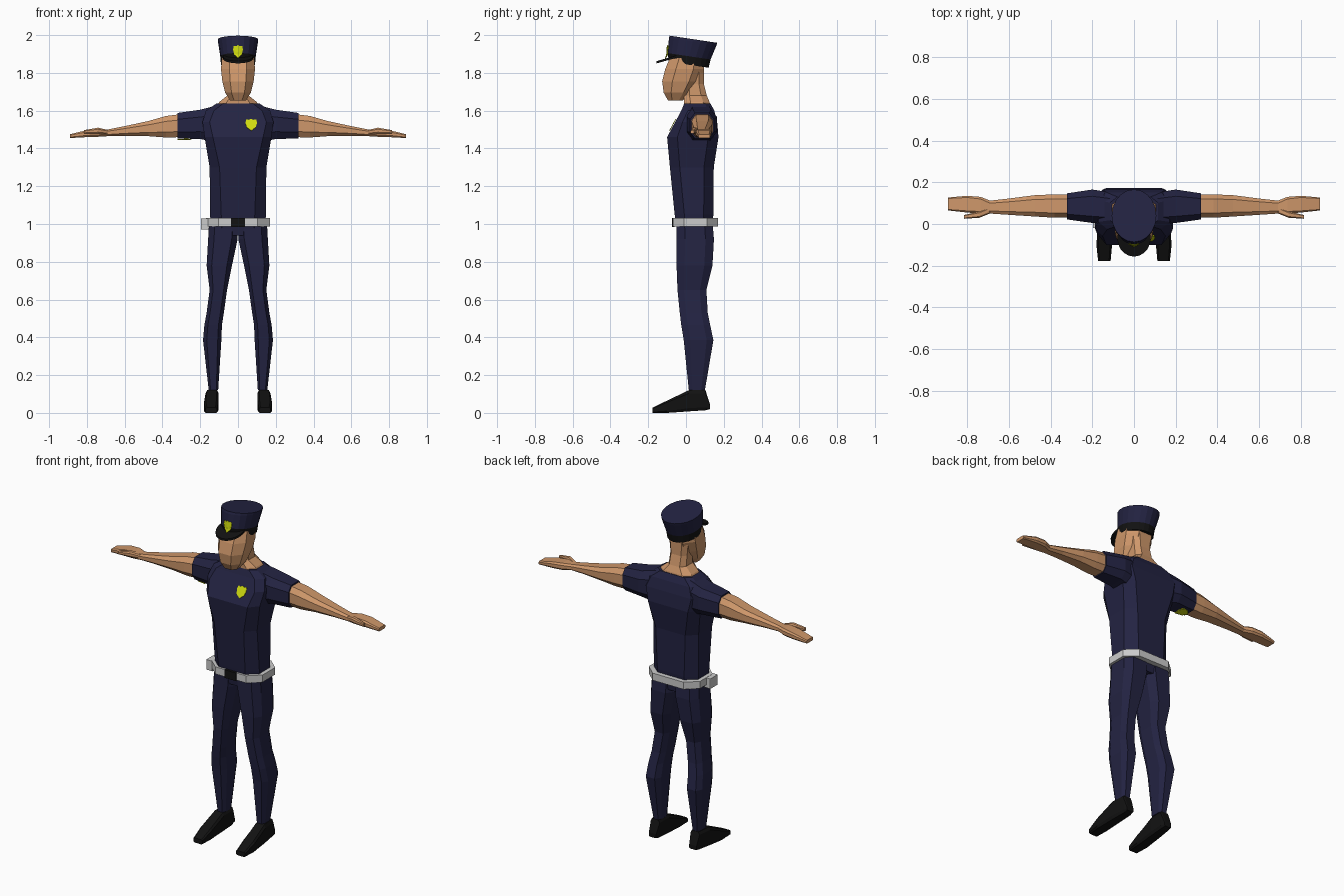
import bpy, bmesh, math
from mathutils import Vector

if "Cube" in bpy.data.objects:
    bpy.data.objects.remove(bpy.data.objects["Cube"])


def mat(name, r, g, b):
    m = bpy.data.materials.new(name)
    m.diffuse_color = (r, g, b, 1)
    m.use_nodes = True
    m.node_tree.nodes["Principled BSDF"].inputs["Base Color"].default_value = m.diffuse_color
    return m


NAVY = mat("navy cloth", .017, .017, .055)
SKIN = mat("skin", .62, .31, .145)
BLACK = mat("black leather", .006, .006, .006)
GREY = mat("light grey belt", .6, .6, .6)
GOLD = mat("yellow badge", .62, .70, .005)


def add_object(name, bm, material):
    bmesh.ops.recalc_face_normals(bm, faces=bm.faces)
    me = bpy.data.meshes.new(name)
    bm.to_mesh(me)
    bm.free()
    me.materials.append(material)
    ob = bpy.data.objects.new(name, me)
    bpy.context.collection.objects.link(ob)
    return ob


def loft(name, rings, material, mirror=False):
    """Skin a list of equal-length point rings and cap both ends."""
    bm = bmesh.new()
    vs = [[bm.verts.new(p) for p in r] for r in rings]
    n = len(vs[0])
    for a, b in zip(vs, vs[1:]):
        for i in range(n):
            j = (i + 1) % n
            bm.faces.new((a[i], a[j], b[j], b[i]))
    bm.faces.new(vs[0])
    bm.faces.new(vs[-1])
    ob = add_object(name, bm, material)
    if mirror:
        ob.modifiers.new("Mirror", 'MIRROR')
    return ob


def octo(axis, pos, a0, a1, b0, b1, k=.6, m=.5):
    """Chamfered box section; k, m are the flat fractions of each side."""
    ca, cb, ha, hb = (a0 + a1) / 2, (b0 + b1) / 2, (a1 - a0) / 2, (b1 - b0) / 2
    uv = [(k, -1), (1, -m), (1, m), (k, 1), (-k, 1), (-1, m), (-1, -m), (-k, -1)]
    out = []
    for u, v in uv:
        a, b = ca + u * ha, cb + v * hb
        out.append({'x': (pos, a, b), 'y': (a, pos, b), 'z': (a, b, pos)}[axis])
    return out


def octs(axis, rows, k=.6, m=.5):
    return [octo(axis, *r[:5], *(r[5:] or (k, m))) for r in rows]


def oval(hw, y0, y1, z, slope, n=20):
    """Oval ring lying on a plane tilted along y."""
    cy, hy = (y0 + y1) / 2, (y1 - y0) / 2
    return [(hw * math.cos(t), cy + hy * math.sin(t), z + slope * hy * math.sin(t))
            for t in (2 * math.pi * i / n for i in range(n))]


# Shirt body
loft("shirt", octs('z', [
    (.94, -.14, .14, -.045, .135),
    (1.05, -.148, .148, -.06, .145),
    (1.30, -.150, .150, -.085, .147, .65, .55),
    (1.46, -.177, .177, -.10, .172, .75, .6),
    (1.54, -.188, .188, -.057, .165, .8, .65),
    (1.60, -.170, .170, -.025, .15, .75, .6),
    (1.637, -.115, .115, -.01, .13, .7, .6)]), NAVY)

# Sleeves, arms with hands, thumbs
loft("sleeves", octs('x', [
    (.10, .0, .15, 1.43, 1.63),
    (.20, .005, .165, 1.45, 1.605),
    (.32, .022, .147, 1.453, 1.588)]), NAVY, True)
loft("arms", octs('x', [
    (.30, .03, .142, 1.46, 1.582),
    (.38, .03, .142, 1.458, 1.572),
    (.475, .036, .138, 1.465, 1.545),
    (.60, .044, .122, 1.467, 1.518),
    (.69, .05, .112, 1.465, 1.50),
    (.735, .05, .13, 1.462, 1.503, .75, .5),
    (.80, .055, .135, 1.46, 1.497, .8, .5),
    (.89, .065, .127, 1.455, 1.475, .85, .5)]), SKIN, True)
loft("thumbs", octs('x', [
    (.69, .05, .08, 1.475, 1.498),
    (.74, .03, .06, 1.478, 1.51),
    (.815, .025, .043, 1.478, 1.497)]), SKIN, True)

# Trouser legs
loft("trouser_legs", octs('z', [
    (.12, .105, .155, .015, .10),
    (.385, .088, .185, -.012, .145),
    (.465, .085, .178, -.025, .128),
    (.53, .075, .166, -.033, .115),
    (.65, .058, .150, -.045, .108),
    (.78, .032, .166, -.05, .14),
    (.92, .002, .158, -.05, .148),
    (1.01, .0, .153, -.05, .14)], .6, .55), NAVY, True)

# Shoes
loft("shoes", octs('y', [
    (-.177, .112, .172, .0, .028),
    (-.10, .105, .18, .0, .065),
    (.015, .103, .172, .008, .12),
    (.103, .103, .162, .014, .12),
    (.127, .11, .158, .02, .045)], .75, .7), BLACK, True)

# Belt, buckle and pouch
loft("belt", octs('z', [(z, -.17, .17, -.07, .17) for z in (.988, 1.031)]), GREY)
loft("belt_buckle", octs('y', [(y, -.038, .038, .984, 1.033) for y in (-.075, -.06)],
                         1, 1), BLACK)
loft("belt_pouch", octs('z', [(z, -.197, -.155, -.02, .05) for z in (.97, 1.03)],
                        .9, .9), GREY)

# Neck and head
loft("neck", octs('z', [
    (1.62, -.115, .115, -.01, .13),
    (1.645, -.10, .10, -.01, .125),
    (1.68, -.057, .057, -.012, .11),
    (1.74, -.055, .055, -.01, .095),
    (1.84, -.065, .065, -.01, .095)]), SKIN)
loft("head", octs('z', [
    (1.655, -.042, .042, -.096, -.015),
    (1.695, -.068, .068, -.118, .025),
    (1.755, -.083, .083, -.126, .07),
    (1.82, -.090, .090, -.11, .096),
    (1.88, -.085, .085, -.085, .095)], .5, .45), SKIN)

# Peaked cap: band, crown, brim
TILT = -.15
band_top = oval(.094, -.098, .13, 1.888, TILT)
loft("cap_band", [oval(.09, -.09, .12, 1.843, TILT), band_top], BLACK)
loft("cap_crown", [band_top,
                   oval(.106, -.09, .162, 1.966, TILT),
                   oval(.107, -.086, .166, 1.978, TILT)], NAVY)
loft("cap_brim", [oval(.080, -.156, .02, z, .28) for z in (1.875, 1.887)], BLACK)

# Badges: shield plates laid onto the surface below them
HALF = [(0, 1), (.4, .82), (.85, .9), (1, .3), (.75, -.45), (0, -1)]
SHIELD = HALF + [(-x, y) for x, y in HALF[-2:0:-1]]
bpy.context.view_layer.update()


def badge(name, centre, right, up, w, h):
    centre, right, up = Vector(centre), Vector(right), Vector(up)
    look = up.cross(right)
    deps = bpy.context.evaluated_depsgraph_get()

    def drop(u, v):
        start = centre + right * u * w + up * v * h - look * .5
        hit, loc, nor, *_ = bpy.context.scene.ray_cast(deps, start, look)
        return (loc if hit else start + look * .5) - look * .005

    bm = bmesh.new()
    mid = bm.verts.new(drop(0, 0))
    inner, outer = [[bm.verts.new(drop(u * s, v * s)) for u, v in SHIELD]
                    for s in (.5, 1)]
    n = len(SHIELD)
    for i in range(n):
        j = (i + 1) % n
        bm.faces.new((mid, inner[i], inner[j]))
        bm.faces.new((inner[i], outer[i], outer[j], inner[j]))
    ob = add_object(name, bm, GOLD)
    sol = ob.modifiers.new("Solidify", 'SOLIDIFY')
    sol.thickness = .004
    sol.offset = 0


badge("chest_badge", (.07, 0, 1.525), (1, 0, 0), (0, 0, 1), .031, .031)
badge("cap_badge", (0, 0, 1.912), (1, 0, 0), (0, 0, 1), .026, .035)
badge("sleeve_badge", (-.283, .075, 1.6), (0, 1, 0), (1, 0, 0), .036, .036)
